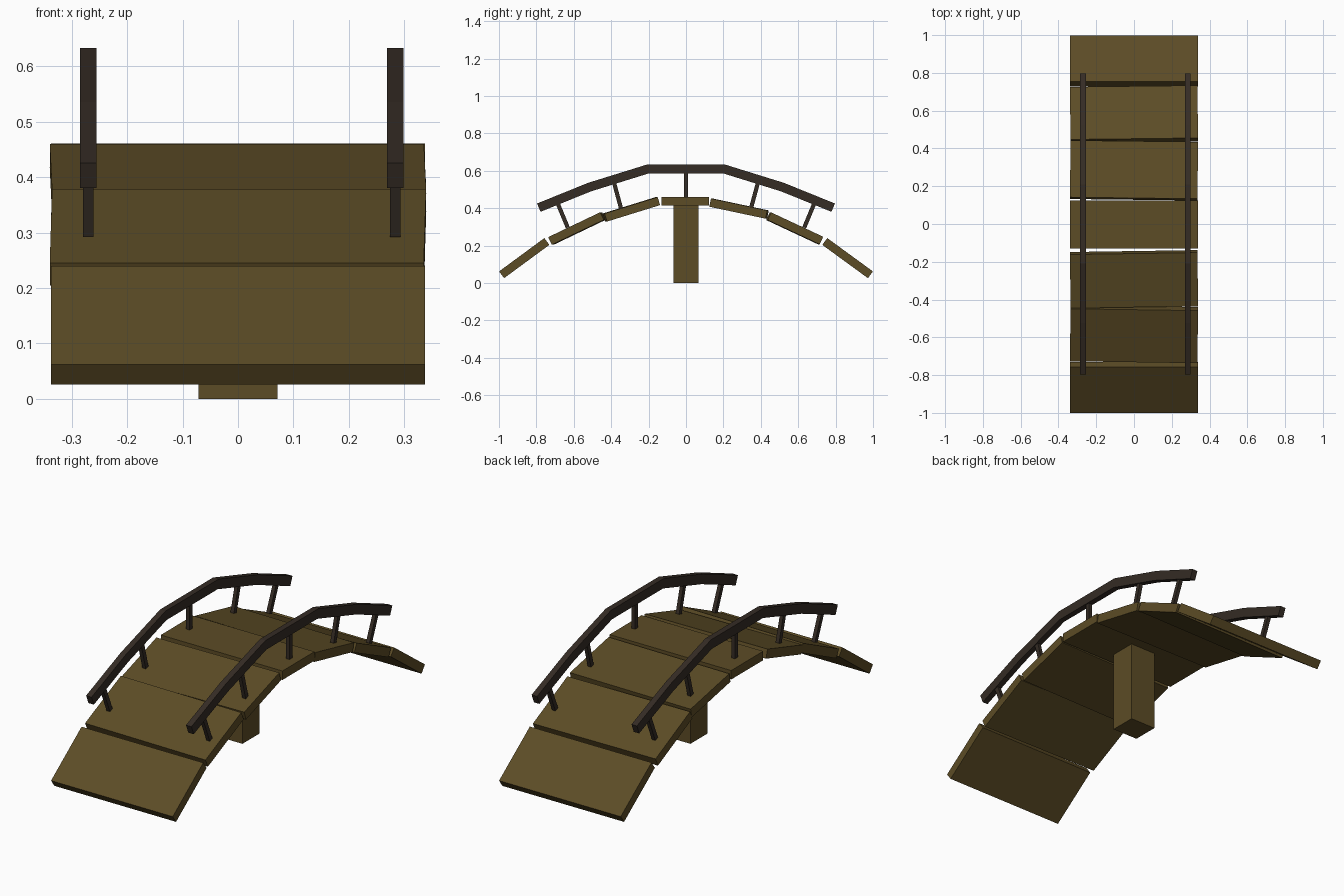
import bpy, bmesh, math
from mathutils import Matrix, Vector

cube = bpy.data.objects.get("Cube")
if cube:
    bpy.data.objects.remove(cube, do_unlink=True)


def material(name, color):
    mat = bpy.data.materials.new(name)
    mat.use_nodes = True
    mat.diffuse_color = color
    node = next(n for n in mat.node_tree.nodes if n.type == 'BSDF_PRINCIPLED')
    node.inputs["Base Color"].default_value = color
    node.inputs["Roughness"].default_value = 0.9
    return mat


plank_wood = material("olive_brown_wood", (0.107, 0.072, 0.019, 1))
rail_wood = material("dark_brown_wood", (0.035, 0.025, 0.018, 1))


def finish(name, bm, mat):
    bmesh.ops.recalc_face_normals(bm, faces=bm.faces)
    mesh = bpy.data.meshes.new(name)
    bm.to_mesh(mesh)
    bm.free()
    mesh.materials.append(mat)
    obj = bpy.data.objects.new(name, mesh)
    bpy.context.collection.objects.link(obj)
    return obj


def beam(name, start, end, width, thick, mat, x=0.0, yaw=0.0):
    """Box running between two (y, z) points, turned slightly by yaw."""
    a, b = Vector((x, *start)), Vector((x, *end))
    pitch = math.atan2(b.z - a.z, b.y - a.y)
    bm = bmesh.new()
    bmesh.ops.create_cube(bm, size=1)
    bmesh.ops.scale(bm, vec=(width, (b - a).length, thick), verts=bm.verts)
    place = (Matrix.Translation((a + b) / 2) @ Matrix.Rotation(yaw, 4, 'Z')
             @ Matrix.Rotation(pitch, 4, 'X'))
    bmesh.ops.transform(bm, matrix=place, verts=bm.verts)
    return finish(name, bm, mat)


def rail(name, path, x, width, thick, mat):
    """Mitred square handrail following a (y, z) path."""
    pts = [Vector(p) for p in path]
    bm = bmesh.new()
    rings = []
    for i, p in enumerate(pts):
        before = (p - pts[i - 1]).normalized() if i else None
        after = (pts[i + 1] - p).normalized() if i < len(pts) - 1 else None
        d = ((before or after) + (after or before)).normalized()
        n = Vector((-d.y, d.x)) * (thick / 2) / d.dot(after or before)
        rings.append([bm.verts.new((x + s * width / 2, p.x + t * n.x, p.y + t * n.y))
                      for s, t in ((-1, -1), (1, -1), (1, 1), (-1, 1))])
    for r, q in zip(rings, rings[1:]):
        for k in range(4):
            m = (k + 1) % 4
            bm.faces.new((r[k], r[m], q[m], q[k]))
    bm.faces.new(rings[0])
    bm.faces.new(rings[-1])
    return finish(name, bm, mat)


# Deck planks, front to back, each slightly askew
planks = [
    ((-0.986, 0.044), (-0.744, 0.222), 0.0),
    ((-0.722, 0.225), (-0.444, 0.358), -0.015),
    ((-0.434, 0.350), (-0.150, 0.438), 0.015),
    ((-0.130, 0.438), (0.124, 0.438), 0.0),
    ((0.133, 0.430), (0.434, 0.366), -0.012),
    ((0.442, 0.357), (0.720, 0.227), 0.012),
    ((0.742, 0.222), (0.986, 0.044), 0.0),
]
for i, (a, b, yaw) in enumerate(planks):
    beam(f"deck_plank_{i + 1}", a, b, 0.675, 0.045, plank_wood, yaw=yaw)

# Central support column
beam("support_column", (0, 0), (0, 0.425), 0.143, 0.134, plank_wood)

# Handrails and their posts
half = [(0.206, 0.609), (0.515, 0.513), (0.787, 0.403)]
path = [(-y, z) for y, z in reversed(half)] + half
posts = [((0.632, 0.296), (0.69, 0.435)), ((0.345, 0.39), (0.387, 0.545))]
for side, x in (("right", -0.270), ("left", 0.284)):
    rail(f"{side}_handrail", path, x, 0.030, 0.048, rail_wood)
    beam(f"{side}_middle_post", (0, 0.44), (0, 0.60), 0.019, 0.022, rail_wood, x)
    for end, s in (("front", -1), ("back", 1)):
        for i, (low, top) in enumerate(posts):
            beam(f"{side}_{end}_post_{i + 1}", (s * low[0], low[1]),
                 (s * top[0], top[1]), 0.019, 0.022, rail_wood, x)
